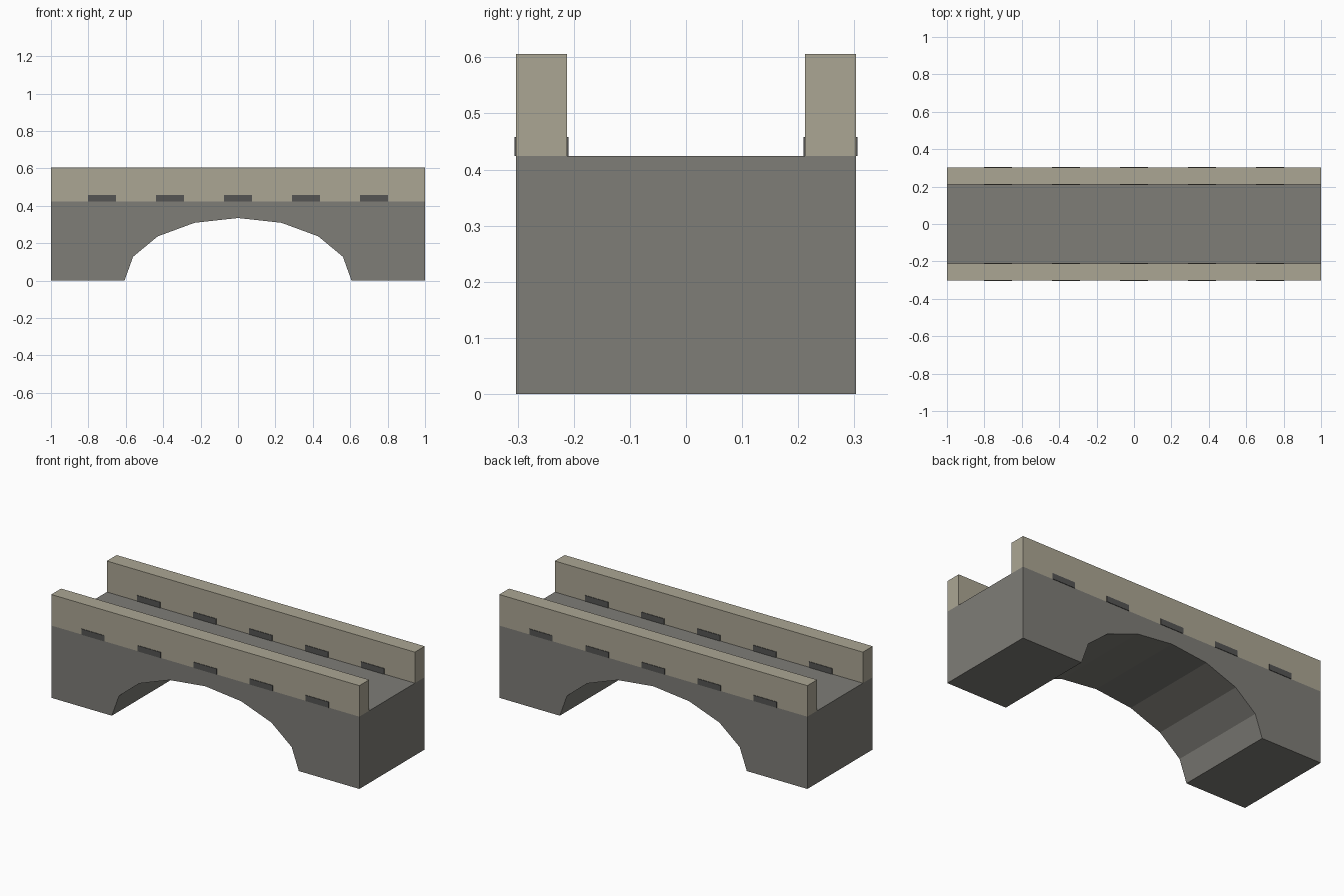
import bpy, bmesh
from math import sin, cos, pi

if "Cube" in bpy.data.objects:
    bpy.data.objects.remove(bpy.data.objects["Cube"])

HALF_WIDTH = 0.303
DECK_Z = 0.424
PARAPET_INNER = 0.212
PARAPET_TOP = 0.606


def material(name, rgb):
    mat = bpy.data.materials.new(name)
    mat.diffuse_color = (*rgb, 1)
    mat.use_nodes = True
    mat.node_tree.nodes["Principled BSDF"].inputs["Base Color"].default_value = mat.diffuse_color
    return mat


def add_object(name, bm, mat):
    bmesh.ops.recalc_face_normals(bm, faces=bm.faces)
    mesh = bpy.data.meshes.new(name)
    bm.to_mesh(mesh)
    bm.free()
    mesh.materials.append(mat)
    obj = bpy.data.objects.new(name, mesh)
    bpy.context.collection.objects.link(obj)
    return obj


def box(name, lo, hi, mat):
    bm = bmesh.new()
    bmesh.ops.create_cube(bm, size=1)
    for v in bm.verts:
        v.co = [(a + b) / 2 + c * (b - a) for a, b, c in zip(lo, hi, v.co)]
    return add_object(name, bm, mat)


stone = material("dark_stone", (0.21, 0.205, 0.185))
pale = material("pale_stone", (0.41, 0.38, 0.295))
dark = material("drain_dark", (0.09, 0.09, 0.087))

# Arched body: side profile with an eight-sided half ellipse, extruded across
profile = [(-1, 0), (-1, DECK_Z), (1, DECK_Z), (1, 0)]
profile += [(0.607 * cos(i * pi / 8), 0.335 * sin(i * pi / 8)) for i in range(9)]
bm = bmesh.new()
face = bm.faces.new([bm.verts.new((x, -HALF_WIDTH, z)) for x, z in profile])
ext = bmesh.ops.extrude_face_region(bm, geom=[face])
moved = [g for g in ext["geom"] if isinstance(g, bmesh.types.BMVert)]
bmesh.ops.translate(bm, vec=(0, 2 * HALF_WIDTH, 0), verts=moved)
add_object("arched_body", bm, stone)

for side, label in ((-1, "front"), (1, "back")):
    # Parapet wall along the deck edge
    y0, y1 = sorted((side * PARAPET_INNER, side * HALF_WIDTH))
    box(f"{label}_parapet", (-1, y0, DECK_Z), (1, y1, PARAPET_TOP), pale)
    # Drain outlets passing right through the parapet
    for i in range(5):
        x = (i - 2) * 0.364
        box(f"{label}_drain_{i + 1}", (x - 0.075, y0 - 0.003, DECK_Z),
            (x + 0.075, y1 + 0.003, 0.458), dark)
